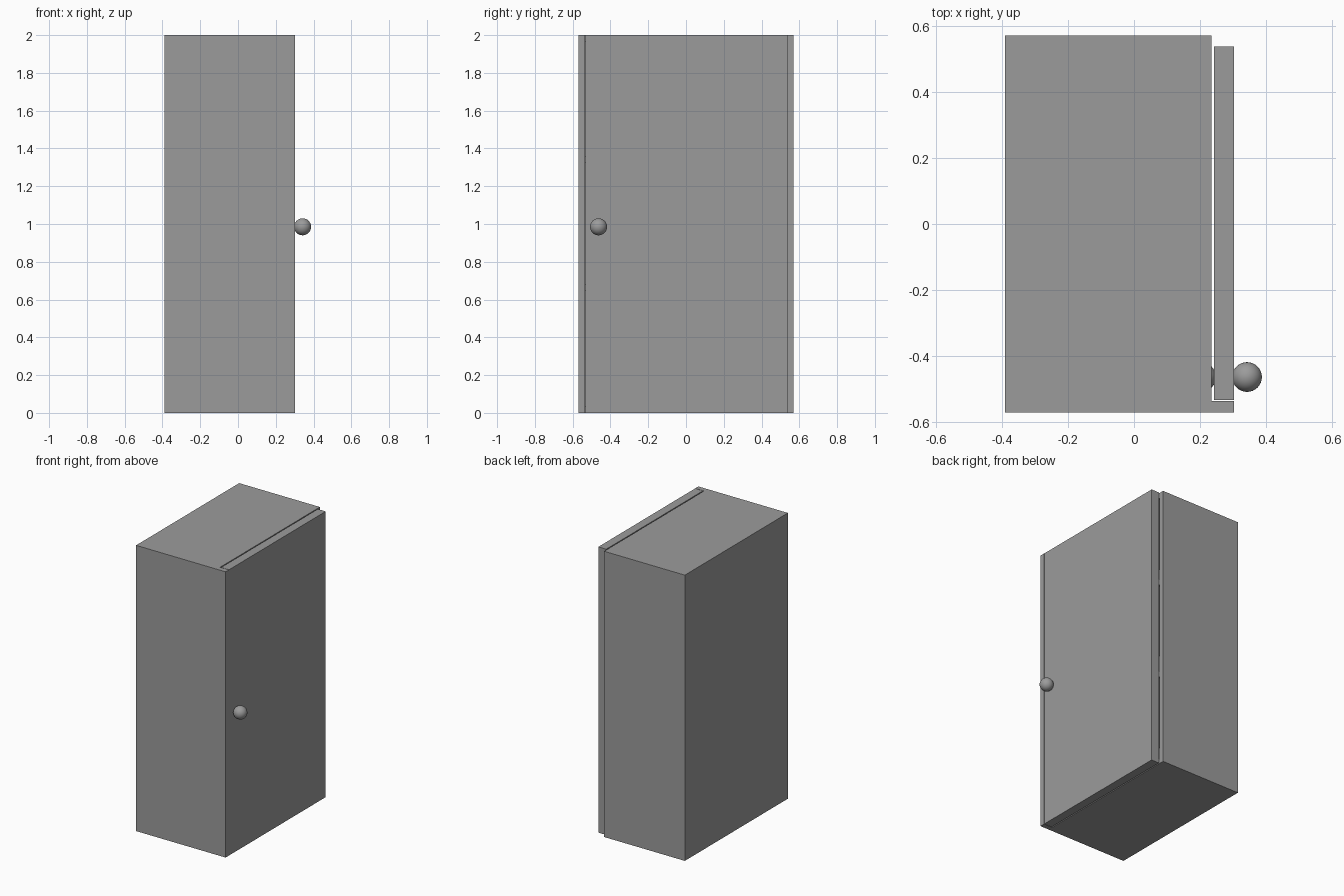
import bpy
import bmesh
from mathutils import Matrix, Vector

cube = bpy.data.objects.get("Cube")
if cube:
    bpy.data.objects.remove(cube, do_unlink=True)

grey = bpy.data.materials.new("plain_grey")
grey.use_nodes = True
GREY = (0.33, 0.33, 0.33, 1)
grey.diffuse_color = GREY
grey.node_tree.nodes["Principled BSDF"].inputs["Base Color"].default_value = GREY


def add_object(name, bm):
    mesh = bpy.data.meshes.new(name)
    bm.to_mesh(mesh)
    bm.free()
    mesh.materials.append(grey)
    obj = bpy.data.objects.new(name, mesh)
    bpy.context.collection.objects.link(obj)
    return obj


def board(name, low, high):
    """Box between two opposite corners."""
    low, high = Vector(low), Vector(high)
    bm = bmesh.new()
    place = Matrix.Translation((low + high) / 2) @ Matrix.Diagonal((high - low).to_4d())
    bmesh.ops.create_cube(bm, size=1, matrix=place)
    return add_object(name, bm)


def knob(name, x):
    bm = bmesh.new()
    bmesh.ops.create_uvsphere(bm, u_segments=32, v_segments=16, radius=0.045,
                              matrix=Matrix.Translation((x, -0.463, 0.985)))
    for face in bm.faces:
        face.smooth = True
    return add_object(name, bm)


T = 0.035                      # board thickness
BACK, OPENING = -0.39, 0.235   # cabinet depth along x
DOOR_IN, DOOR_OUT = 0.242, 0.303
SIDE = 0.57
INNER = SIDE - T
HEIGHT = 2.0

# Side walls; the front one also covers the edge of the door
board("front_wall", (BACK, -SIDE, 0), (DOOR_OUT, -INNER, HEIGHT))
board("rear_wall", (BACK, INNER, 0), (OPENING, SIDE, HEIGHT))

# Floor, two shelves and top, with a backing panel filling each bay
tops = [T, 0.68, 1.36, HEIGHT]
names = ["floor", "lower_shelf", "upper_shelf", "top_board"]
for name, top in zip(names, tops):
    board(name, (BACK, -INNER, top - T), (OPENING, INNER, top))
for i, (below, above) in enumerate(zip(tops, tops[1:])):
    board(f"backing_panel_{i + 1}", (BACK, -INNER, below), (BACK + T, INNER, above - T))

# Door with a knob on each face
board("door", (DOOR_IN, -0.532, 0), (DOOR_OUT, 0.537, HEIGHT))
knob("outer_knob", 0.342)
knob("inner_knob", 0.203)
